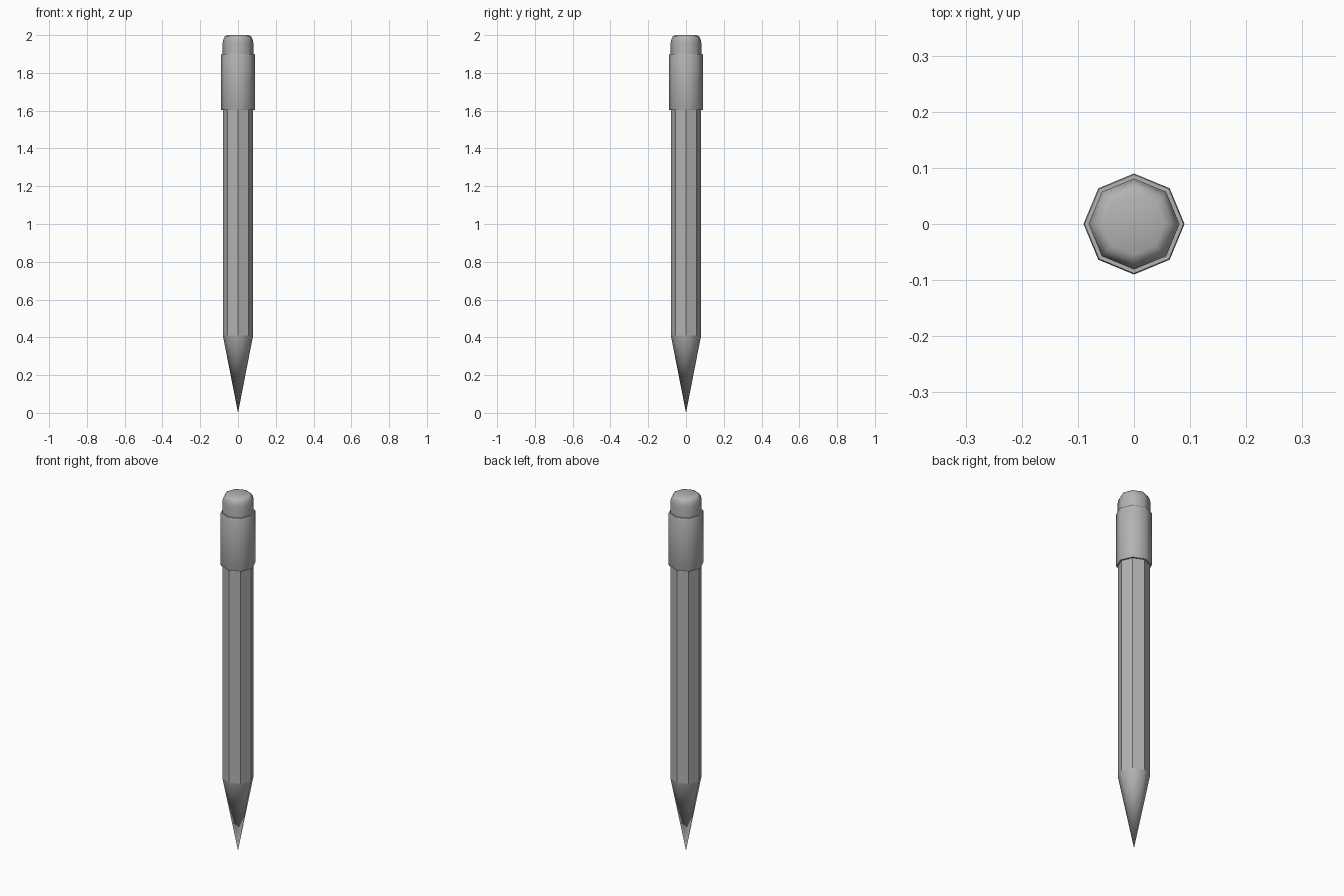
import bpy
import bmesh
from math import cos, sin, tau, radians

if "Cube" in bpy.data.objects:
    bpy.data.objects.remove(bpy.data.objects["Cube"])

SIDES = 8

grey = bpy.data.materials.new("plain_grey")
grey.use_nodes = True
colour = (0.45, 0.45, 0.45, 1)
grey.diffuse_color = colour
grey.node_tree.nodes["Principled BSDF"].inputs["Base Color"].default_value = colour


def turned_part(name, profile, smooth_angle=None):
    """Sweep a (radius, height) profile, listed upwards, around the z axis."""
    bm = bmesh.new()
    rings = []
    for r, z in profile:
        count = SIDES if r > 0 else 1
        rings.append([bm.verts.new((r * cos(tau * i / SIDES), r * sin(tau * i / SIDES), z))
                      for i in range(count)])
    for low, high in zip(rings, rings[1:]):
        for i in range(SIDES):
            j = (i + 1) % SIDES
            corners = [low[i % len(low)], low[j % len(low)],
                       high[j % len(high)], high[i % len(high)]]
            bm.faces.new(list(dict.fromkeys(corners)))
    for ring in (rings[0], rings[-1]):
        if len(ring) > 1:
            bm.faces.new(ring)
    bmesh.ops.recalc_face_normals(bm, faces=bm.faces)
    mesh = bpy.data.meshes.new(name)
    bm.to_mesh(mesh)
    bm.free()
    mesh.materials.append(grey)
    obj = bpy.data.objects.new(name, mesh)
    bpy.context.collection.objects.link(obj)
    if smooth_angle:
        bpy.ops.object.select_all(action="DESELECT")
        obj.select_set(True)
        bpy.context.view_layer.objects.active = obj
        bpy.ops.object.shade_smooth_by_angle(angle=radians(smooth_angle))
    return obj


# Sharpened cone down to the point
turned_part("sharpened_tip", [(0, 0), (0.08, 0.41)], 60)

# Faceted eight-sided shaft
turned_part("shaft", [(0.08, 0.41), (0.08, 1.62)])

# Metal sleeve holding the eraser
turned_part("sleeve", [(0.088, 1.603), (0.09, 1.608), (0.09, 1.895), (0.088, 1.9)], 60)

# Rounded eraser
turned_part("eraser", [(0.081, 1.88), (0.081, 1.96), (0.077, 1.98),
                       (0.069, 1.994), (0.055, 2.0)], 60)
